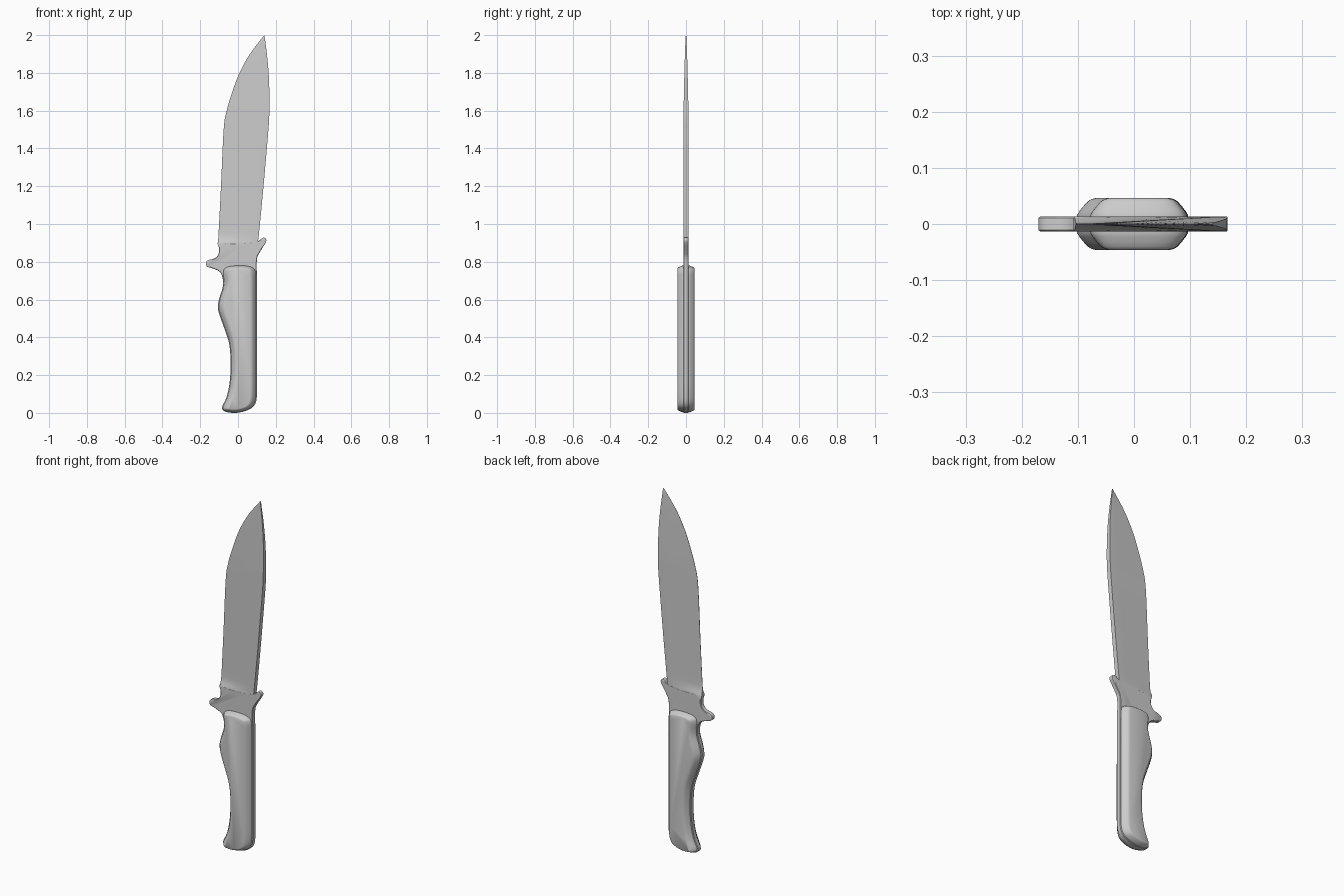
import bpy, bmesh, math
from mathutils import Vector

if "Cube" in bpy.data.objects:
    bpy.data.objects.remove(bpy.data.objects["Cube"])


def spline(points, closed, n=5):
    """Catmull-Rom curve through (x, z) points."""
    p = [Vector(q) for q in points]
    c = len(p)
    at = (lambda i: p[i % c]) if closed else (lambda i: p[max(0, min(c - 1, i))])
    out = []
    for i in range(c if closed else c - 1):
        a, b, d, e = at(i - 1), at(i), at(i + 1), at(i + 2)
        for k in range(n):
            t = k / n
            out.append(0.5 * (2 * b + (d - a) * t + (2 * a - 5 * b + 4 * d - e) * t * t
                              + (3 * b - a - 3 * d + e) * t ** 3))
    return out if closed else out + [p[-1]]


def inset(pts, dist, zscale):
    """Move a counter-clockwise outline inwards in small smoothed steps."""
    steps = math.ceil(dist / 0.004)
    n = len(pts)
    for _ in range(steps):
        moved = []
        for i in range(n):
            t = (pts[(i + 1) % n] - pts[i - 1]).normalized()
            moved.append(pts[i] + Vector((-t.y, t.x * zscale)) * dist / steps)
        pts = [(moved[i - 1] + 2 * moved[i] + moved[(i + 1) % n]) / 4 for i in range(n)]
    return pts


def finish(name, bm, angle=35):
    bmesh.ops.remove_doubles(bm, verts=bm.verts, dist=1e-5)
    bmesh.ops.recalc_face_normals(bm, faces=bm.faces)
    mesh = bpy.data.meshes.new(name)
    bm.to_mesh(mesh)
    bm.free()
    ob = bpy.data.objects.new(name, mesh)
    bpy.context.collection.objects.link(ob)
    bpy.ops.object.select_all(action='DESELECT')
    ob.select_set(True)
    bpy.context.view_layer.objects.active = ob
    bpy.ops.object.shade_smooth_by_angle(angle=math.radians(angle))
    return ob


def loft(name, outline, profile, zscale=1.0, side=1):
    """Stack inset copies of an outline along y and cap both ends."""
    bm = bmesh.new()
    rings = [[bm.verts.new((p.x, y * side, p.y)) for p in inset(outline, d, zscale)]
             for d, y in profile]
    n = len(outline)
    for a, b in zip(rings, rings[1:]):
        for i in range(n):
            j = (i + 1) % n
            bm.faces.new((a[i], a[j], b[j], b[i]))
    bm.faces.new(rings[0])
    bm.faces.new(rings[-1])
    return finish(name, bm)


# Grip outline shared by the tang and the scales: front edge down, back edge up
grip = [(-0.079, 0.70), (-0.082, 0.66), (-0.098, 0.61), (-0.107, 0.56), (-0.095, 0.51),
        (-0.07, 0.44), (-0.046, 0.36), (-0.039, 0.25), (-0.046, 0.15), (-0.062, 0.08),
        (-0.083, 0.035), (-0.08, 0.015), (-0.055, 0.003), (0.0, 0.001), (0.055, 0.016),
        (0.088, 0.042), (0.1, 0.09), (0.101, 0.2), (0.101, 0.45), (0.1, 0.70)]

# Full tang with the guard spurs
guard = [(0.1, 0.81), (0.115, 0.85), (0.147, 0.902), (0.147, 0.922), (0.132, 0.927),
         (0.105, 0.91), (0.05, 0.902), (-0.04, 0.898), (-0.105, 0.905),
         (-0.1, 0.87), (-0.103, 0.843), (-0.12, 0.82), (-0.164, 0.805), (-0.167, 0.777),
         (-0.135, 0.765), (-0.095, 0.745)]
loft("tang_and_guard", spline(grip + guard, True),
     [(0.003, -0.0132), (0, -0.011), (0, 0.011), (0.003, 0.0132)])

# Rounded handle scales, one per side
scale_top = [(0.098, 0.745), (0.085, 0.768), (0.04, 0.782), (-0.04, 0.78),
             (-0.075, 0.765), (-0.083, 0.74)]
scale_profile = [(0.005, 0.008), (0.005, 0.016), (0.009, 0.023), (0.016, 0.032),
                 (0.023, 0.04), (0.029, 0.044), (0.036, 0.046)]
for label, side in (("front", -1), ("back", 1)):
    loft("handle_scale_" + label, spline(grip + scale_top, True), scale_profile, 0.5, side)

# Blade: cutting edge on the left, thick spine on the right
edge = spline([(-0.107, 0.89), (-0.103, 0.95), (-0.09, 1.2), (-0.076, 1.5), (-0.06, 1.6),
               (-0.03, 1.7), (0.008, 1.8), (0.063, 1.9), (0.14, 2.0)], False)
spine = spline([(0.103, 0.89), (0.111, 0.95), (0.135, 1.2), (0.161, 1.5), (0.166, 1.6),
                (0.166, 1.7), (0.162, 1.8), (0.153, 1.9), (0.14, 2.0)], False)
COLS = 8
bm = bmesh.new()
faces = {-1: [], 1: []}
for side in (-1, 1):
    for e, s in zip(edge, spine):
        row = []
        for k in range(COLS + 1):
            u = k / COLS
            p = e.lerp(s, u)
            full = 0.013 * min(1, max(0.12, (2.0 - p.y) / 0.4) ** 0.6)
            ground = full * min(1, 0.06 + 1.0 * u)
            # plunge line where the grind meets the guard
            m = max(0, min(1, (p.y - 0.9) / 0.03))
            y = 0.013 + (ground - 0.013) * m
            if p.y > 1.9999:
                y = 0
            row.append(bm.verts.new((p.x, side * y, p.y)))
        faces[side].append(row)
for rows in faces.values():
    for a, b in zip(rows, rows[1:]):
        for k in range(COLS):
            bm.faces.new((a[k], a[k + 1], b[k + 1], b[k]))
# Close the edge, the spine and the hidden base
f, r = faces[-1], faces[1]
for col in (0, COLS):
    for i in range(len(f) - 1):
        bm.faces.new((f[i][col], f[i + 1][col], r[i + 1][col], r[i][col]))
for k in range(COLS):
    bm.faces.new((f[0][k], f[0][k + 1], r[0][k + 1], r[0][k]))
bmesh.ops.dissolve_degenerate(bm, edges=bm.edges, dist=1e-5)
finish("blade", bm)
